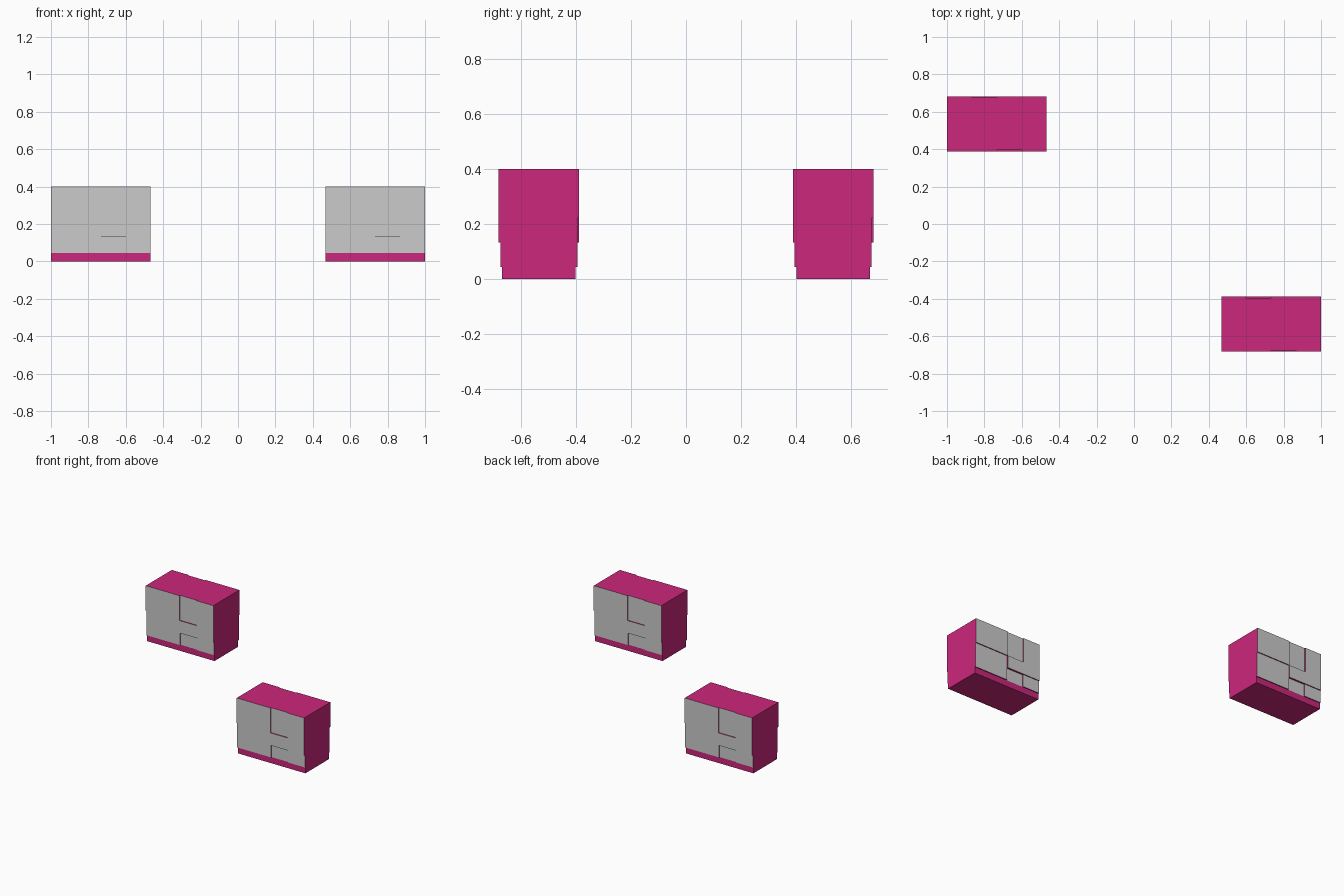
import bpy, bmesh, math
from mathutils import Matrix

if "Cube" in bpy.data.objects:
    bpy.data.objects.remove(bpy.data.objects["Cube"])

W, D, H = 0.5333, 0.2667, 0.4      # core block size
ROW = H / 4.5                      # brick row height
Z0, Z1, Z2 = ROW / 2, ROW * 1.5, ROW * 2.5
STEP = 0.0067                      # relief depth per level

pink = bpy.data.materials.new("pink")
pink.diffuse_color = (0.6, 0.02, 0.2, 1)
pink.use_nodes = True
pink.node_tree.nodes["Principled BSDF"].inputs["Base Color"].default_value = pink.diffuse_color


def add_box(bm, x, y, z, grey_front=False, drop_back=False):
    """Box from ranges; optional grey -y face, optional open +y side."""
    size = (x[1] - x[0], y[1] - y[0], z[1] - z[0])
    mid = (sum(x) / 2, sum(y) / 2, sum(z) / 2)
    made = bmesh.ops.create_cube(bm, size=1, matrix=Matrix.Translation(mid) @ Matrix.Diagonal((*size, 1)))
    faces = {f for v in made["verts"] for f in v.link_faces}
    for f in list(faces):
        f.normal_update()
        if grey_front and f.normal.y < -0.9:
            f.material_index = 1
        elif drop_back and f.normal.y > 0.9:
            bm.faces.remove(f)


bm = bmesh.new()
# relief panels: (u start, u end, z start, z end, level)
panels = [
    (0, 0.5, Z2, H, 2), (0.75, 1, Z2, H, 2), (0.5, 1, Z1, Z2, 2),
    (0.5, 0.75, Z2, H, 1), (0, 0.5, Z0, Z2, 1), (0.75, 1, Z0, Z1, 1),
]
# half the core depth plus its faced side; the back half is a rotated copy
add_box(bm, (-W / 2, W / 2), (-D / 2, 0), (0, Z0), drop_back=True)
add_box(bm, (-W / 2, W / 2), (-D / 2, 0), (Z0, H), grey_front=True, drop_back=True)
for u0, u1, z0, z1, level in panels:
    add_box(bm, (W * (u0 - 0.5), W * (u1 - 0.5)), (-D / 2 - STEP * level, -D / 2),
            (z0, z1), grey_front=True, drop_back=True)
back = bmesh.ops.duplicate(bm, geom=bm.verts[:] + bm.edges[:] + bm.faces[:])["geom"]
bmesh.ops.rotate(bm, cent=(0, 0, 0), matrix=Matrix.Rotation(math.pi, 3, 'Z'),
                 verts=[g for g in back if isinstance(g, bmesh.types.BMVert)])

mesh = bpy.data.meshes.new("wall_block")
mesh.materials.append(pink)
mesh.materials.append(None)        # plain grey facing
bm.to_mesh(mesh)
bm.free()

# two identical wall blocks on opposite corners
for name, s in (("front_right_wall_block", 1), ("back_left_wall_block", -1)):
    ob = bpy.data.objects.new(name, mesh)
    ob.location = (s * (1 - W / 2), -s * 0.535, 0)
    bpy.context.collection.objects.link(ob)
